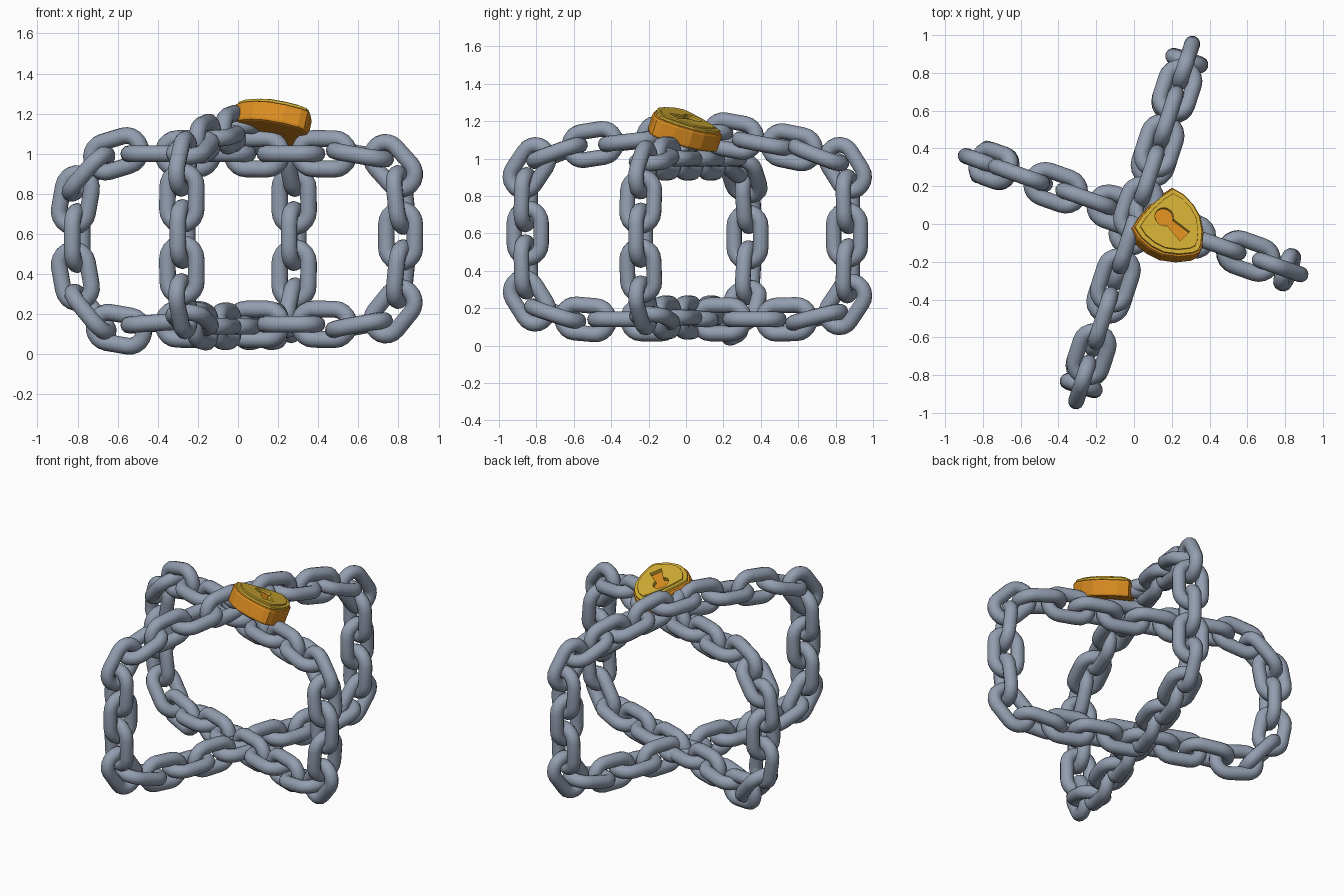
import bpy, bmesh, math
from mathutils import Matrix, Vector

if "Cube" in bpy.data.objects:
    bpy.data.objects.remove(bpy.data.objects["Cube"])


def material(name, rgb):
    m = bpy.data.materials.new(name)
    m.diffuse_color = (*rgb, 1)
    m.use_nodes = True
    m.node_tree.nodes["Principled BSDF"].inputs["Base Color"].default_value = m.diffuse_color
    return m


STEEL = material("blue_grey_steel", (0.29, 0.34, 0.43))
ORANGE = material("orange_brass", (0.72, 0.27, 0.015))
YELLOW = material("yellow_brass", (0.66, 0.43, 0.035))


def add(name, mesh, matrix):
    ob = bpy.data.objects.new(name, mesh)
    ob.matrix_world = matrix
    bpy.context.collection.objects.link(ob)
    return ob


# one chain link: round wire swept round a stadium (long axis x, flat in xy)
def link_mesh(half=0.0575, R=0.0755, r=0.042, arc=10, sides=12):
    bm = bmesh.new()
    rings = []
    for end in (1, -1):
        for i in range(arc + 1):
            a = math.pi * i / arc - math.pi / 2 + (0 if end > 0 else math.pi)
            d = Vector((math.cos(a), math.sin(a), 0))
            c = Vector((end * half, 0, 0)) + d * R
            rings.append([bm.verts.new(c + d * r * math.cos(t) + Vector((0, 0, r * math.sin(t))))
                          for t in (2 * math.pi * k / sides for k in range(sides))])
    for i, ra in enumerate(rings):
        rb = rings[(i + 1) % len(rings)]
        for k in range(sides):
            j = (k + 1) % sides
            bm.faces.new((ra[k], rb[k], rb[j], ra[j])).smooth = True
    bmesh.ops.recalc_face_normals(bm, faces=bm.faces)
    me = bpy.data.meshes.new("chain_link")
    bm.to_mesh(me)
    bm.free()
    me.materials.append(STEEL)
    return me


LINK = link_mesh()


# closed chain in a vertical plane; every second link is rolled by 90 degrees
def chain(name, pts, angle, centre):
    d = Vector((math.cos(angle), math.sin(angle), 0))
    p = [Vector(centre) + d * u + Vector((0, 0, z)) for u, z in pts]
    normal = d.cross(Vector((0, 0, 1)))
    for i in range(len(p)):
        x = (p[(i + 1) % len(p)] - p[i - 1]).normalized()
        z = normal if i % 2 == 0 else normal.cross(x)
        m = Matrix((x, z.cross(x), z)).transposed().to_4x4()
        add(f"{name}_link_{i + 1}", LINK, Matrix.Translation(p[i]) @ m)


row = (-.265, -.085, .1, .28, .455)
chain("lower_chain",
      [(-.645, 1.0), (-.44, 1.0)] + [(u, 1.0) for u in row] +
      [(.645, .995), (.82, .94), (.86, .77), (.86, .59), (.86, .4), (.82, .215), (.64, .145)] +
      [(u, .15) for u in reversed(row)] +
      [(-.44, .155), (-.63, .125), (-.78, .21), (-.86, .39), (-.85, .58), (-.86, .77), (-.79, .9)],
      math.radians(-19.5), (0, .045, 0))

chain("upper_chain",
      [(-.885, .95), (-.73, 1.03), (-.53, 1.075), (-.32, 1.09), (-.11, 1.12), (.08, 1.14),
       (.26, 1.12), (.43, 1.08), (.59, 1.06), (.74, 1.02), (.89, .95),
       (.905, .77), (.9, .59), (.905, .4), (.89, .22), (.73, .15)] +
      [(u, .14) for u in (.56, .38, .19, 0, -.2, -.38, -.57)] +
      [(-.74, .17), (-.885, .24), (-.905, .42), (-.895, .6), (-.905, .78)],
      math.radians(72), (0, .005, 0))

# padlock frame: y towards the shackle, z out of the keyhole face
n = Vector((.22, .34, 1)).normalized()
up = Vector((-.7, .7, 0))
up = (up - n * up.dot(n)).normalized()
LOCK = Matrix.Translation((.2, 0, 1.22)) @ Matrix((up.cross(n), up, n)).transposed().to_4x4()

half = [(.09, .152), (.165, .138), (.183, .07), (.178, -.01), (.155, -.08), (.1, -.15), (.035, -.2)]
shield = [(0, .157)] + half + [(0, -.212)] + [(-x, y) for x, y in reversed(half)]
arc = [math.radians(-60 + 300 * i / 20) for i in range(21)]
keyhole = [(.05 * math.cos(a), .055 + .05 * math.sin(a)) for a in arc] + [(-.037, -.095), (.037, -.095)]


# bevelled flat plate from outlines; a second outline becomes a hole
def plate(name, outlines, z0, z1, bevel, mat):
    cu = bpy.data.curves.new(name, 'CURVE')
    cu.dimensions, cu.fill_mode = '2D', 'BOTH'
    cu.extrude, cu.bevel_depth, cu.offset = (z1 - z0) / 2 - bevel, bevel, -bevel
    cu.bevel_resolution = 1
    for pts in outlines:
        s = cu.splines.new('POLY')
        s.points.add(len(pts) - 1)
        for q, (x, y) in zip(s.points, pts):
            q.co = (x, y, 0, 1)
        s.use_cyclic_u = True
    tmp = add(name + "_outline", cu, Matrix())
    dg = bpy.context.evaluated_depsgraph_get()
    me = bpy.data.meshes.new_from_object(tmp.evaluated_get(dg))
    bpy.data.objects.remove(tmp)
    me.materials.clear()
    me.materials.append(mat)
    for f in me.polygons:
        f.use_smooth = False
    add(name, me, LOCK @ Matrix.Translation((0, 0, (z0 + z1) / 2)))


def scaled(k):
    return [(x * k, y * k) for x, y in shield]


plate("padlock_body", [shield], -.125, -.02, .014, ORANGE)
plate("padlock_face", [scaled(.93), keyhole], -.021, -.006, .004, YELLOW)
plate("padlock_raised_panel", [scaled(.8), keyhole], -.008, .003, .003, YELLOW)

# shackle hooked onto the upper chain, mostly hidden by the body
add("padlock_shackle", LINK,
    LOCK @ Matrix.Translation((0, .08, -.075)) @ Matrix.Rotation(math.pi / 2, 4, 'Z'))
